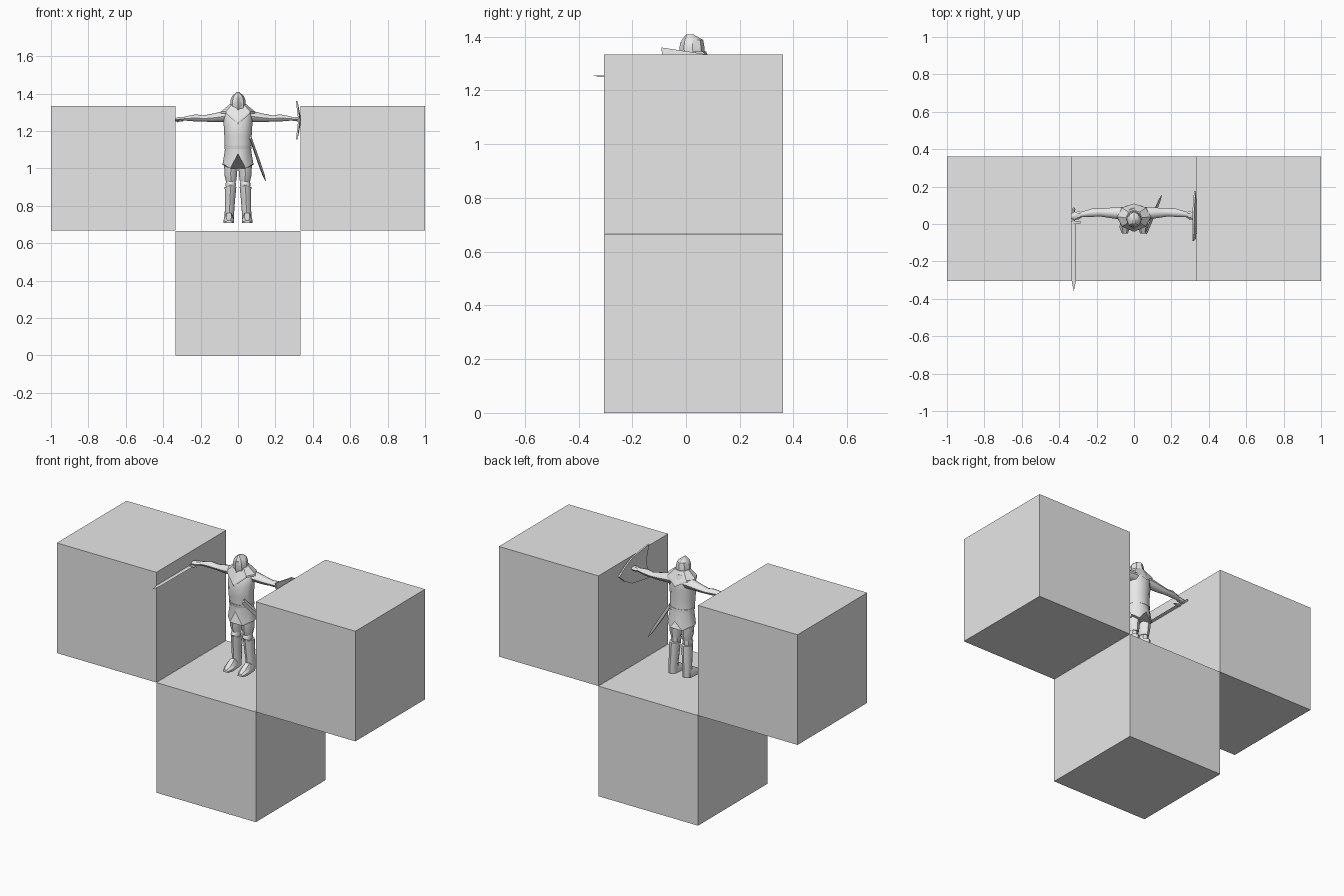
import bpy, bmesh, math
from mathutils import Vector

grey = bpy.data.materials.new("light_grey")
grey.diffuse_color = (0.8, 0.8, 0.8, 1)


def finish(name, bm, smooth=None):
    bmesh.ops.recalc_face_normals(bm, faces=bm.faces)
    me = bpy.data.meshes.new(name)
    bm.to_mesh(me)
    bm.free()
    ob = bpy.data.objects.new(name, me)
    bpy.context.collection.objects.link(ob)
    me.materials.append(grey)
    if smooth:
        bpy.ops.object.select_all(action='DESELECT')
        ob.select_set(True)
        bpy.context.view_layer.objects.active = ob
        bpy.ops.object.shade_smooth_by_angle(angle=math.radians(smooth))
    return ob


def skin(name, loops, smooth=None):
    """Closed skin through equal-length point loops."""
    bm = bmesh.new()
    vs = [[bm.verts.new(p) for p in loop] for loop in loops]
    n = len(vs[0])
    for a, b in zip(vs, vs[1:]):
        for i in range(n):
            j = (i + 1) % n
            bm.faces.new((a[i], a[j], b[j], b[i]))
    bm.faces.new(vs[0])
    bm.faces.new(vs[-1])
    return finish(name, bm, smooth)


def upright(rings, n):
    """Rings (x, y, z, rx, ry) lying flat, with a vertex at the front."""
    ts = [2 * math.pi * i / n for i in range(n)]
    return [[(x + rx * math.sin(t), y - ry * math.cos(t), z) for t in ts]
            for x, y, z, rx, ry in rings]


def sideways(rings, n, s):
    """Rings (x, y, z, ry, rz) facing along x."""
    ts = [2 * math.pi * i / n for i in range(n)]
    return [[(s * x, y + ry * math.cos(t), z + rz * math.sin(t)) for t in ts]
            for x, y, z, ry, rz in rings]


# three stacked cubes
def cube(name, x, z):
    bm = bmesh.new()
    bmesh.ops.create_cube(bm, size=0.6667)
    bmesh.ops.translate(bm, verts=bm.verts, vec=(x, 0.028, z))
    finish(name, bm)


cube("base_cube", 0, 0.3333)
cube("left_cube", -0.6667, 1.0005)
cube("right_cube", 0.6667, 1.0005)

# tunic with a notched hem at front and back
torso = upright([(0, 0.04, 1.02, 0.083, 0.066), (0, 0.037, 1.10, 0.07, 0.058),
                 (0, 0.03, 1.17, 0.073, 0.064), (0, 0.032, 1.24, 0.077, 0.066),
                 (0, 0.04, 1.285, 0.075, 0.058), (0, 0.045, 1.325, 0.045, 0.04)], 12)
hem = []
for x, y, z in torso[0]:
    ax = abs(x)
    if ax < 0.02:
        z = 1.08 if y < 0.04 else 1.05
    elif ax < 0.06:
        z = 1.0
    hem.append((x, y, z))
torso[0] = hem
skin("tunic", torso, 45)

# pointed shoulder collar
collar = upright([(0, 0.037, 1.295, 0.092, 0.072), (0, 0.037, 1.305, 0.09, 0.07),
                  (0, 0.035, 1.345, 0.042, 0.04)], 8)
for k in (0, 1):
    collar[k] = [(x, y, 1.235 + 0.012 * k if abs(x) < 0.01 and y < 0 else
                  (z - 0.035 if abs(x) < 0.01 else z)) for x, y, z in collar[k]]
    x, y, z = collar[k][0]
    collar[k][0] = (x, -0.042, z)
skin("collar", collar)

# hood and face
skin("hood", upright([(0, 0.028, 1.31, 0.038, 0.04), (0, 0.026, 1.335, 0.042, 0.045),
                      (0, 0.024, 1.365, 0.04, 0.044), (0, 0.024, 1.388, 0.031, 0.04),
                      (0, 0.014, 1.408, 0.006, 0.014)], 8), 30)
skin("face", upright([(0, 0.01, 1.312, 0.014, 0.028), (0, 0.008, 1.34, 0.026, 0.034),
                      (0, 0.012, 1.378, 0.025, 0.034)], 6), 30)

for s, side in ((-1, "right"), (1, "left")):
    # sleeve
    skin(side + "_arm", sideways([(0.04, 0.055, 1.28, 0.035, 0.033),
                                  (0.085, 0.058, 1.277, 0.032, 0.028),
                                  (0.14, 0.06, 1.27, 0.026, 0.022),
                                  (0.185, 0.062, 1.267, 0.021, 0.016),
                                  (0.225, 0.06, 1.27, 0.022, 0.019),
                                  (0.285, 0.05, 1.267, 0.014, 0.011)], 8, s), 45)
    # hand
    skin(side + "_hand", sideways([(0.275, 0.051, 1.267, 0.012, 0.009),
                                   (0.295, 0.046, 1.265, 0.021, 0.013),
                                   (0.32, 0.042, 1.263, 0.021, 0.013),
                                   (0.334, 0.042, 1.262, 0.014, 0.008)], 6, s), 45)
    # breeches
    skin(side + "_breeches", upright([(s * 0.037, 0.042, 0.93, 0.027, 0.031),
                                      (s * 0.039, 0.04, 0.965, 0.034, 0.038),
                                      (s * 0.038, 0.04, 1.03, 0.036, 0.043),
                                      (s * 0.035, 0.04, 1.09, 0.032, 0.042)], 8), 45)
    # knee
    skin(side + "_knee", upright([(s * 0.039, 0.042, 0.89, 0.022, 0.025),
                                  (s * 0.039, 0.036, 0.912, 0.029, 0.032),
                                  (s * 0.038, 0.042, 0.938, 0.023, 0.025)], 8), 45)
    # boot shaft
    skin(side + "_boot", upright([(s * 0.047, 0.055, 0.712, 0.025, 0.03),
                                  (s * 0.046, 0.055, 0.76, 0.025, 0.031),
                                  (s * 0.043, 0.05, 0.83, 0.027, 0.034),
                                  (s * 0.04, 0.046, 0.9, 0.031, 0.036)], 8), 45)
    # boot foot: cross sections from heel to toe
    foot = []
    for y, h, w in ((0.06, 0.05, 0.022), (0.02, 0.055, 0.025),
                    (-0.02, 0.03, 0.028), (-0.05, 0.014, 0.016)):
        c = s * 0.049
        foot.append([(c - w, y, 0.708), (c + w, y, 0.708),
                     (c + w, y, 0.708 + h * 0.5), (c + w * 0.5, y, 0.708 + h),
                     (c - w * 0.5, y, 0.708 + h), (c - w, y, 0.708 + h * 0.5)])
    skin(side + "_foot", foot, 35)


def diamond(c, w, t, y):
    """Four-sided blade section across y."""
    return [(c - w, y, 1.254), (c, y, 1.254 + t), (c + w, y, 1.254), (c, y, 1.254 - t)]


# sword held pointing forward
skin("sword_blade", [diamond(-0.322, w, t, y) for y, w, t in
                     ((0.015, 0.013, 0.003), (-0.305, 0.011, 0.002), (-0.359, 0.0005, 0.0003))])
skin("sword_grip", [diamond(-0.322, w, w, y) for y, w in
                    ((0.0, 0.006), (0.07, 0.006), (0.078, 0.009), (0.088, 0.004))])
skin("sword_guard", [diamond(-0.318, w, 0.006, y) for y, w in ((0.004, 0.033), (0.016, 0.033))])

# scabbard hanging at the left hip
top, tip = Vector((0.066, -0.045, 1.165)), Vector((0.147, 0.152, 0.935))
axis = (tip - top).normalized()
u = Vector((1, 0, 0)).cross(axis).normalized()
v = axis.cross(u)
loops = []
for f, w, t in ((0, 0.016, 0.007), (0.6, 0.018, 0.008), (0.88, 0.014, 0.006), (1, 0.003, 0.002)):
    c = top.lerp(tip, f)
    loops.append([c + u * w, c + v * t, c - u * w, c - v * t])
skin("scabbard", loops)

# belt
skin("belt", upright([(0, 0.036, 1.105, 0.0725, 0.061), (0, 0.034, 1.122, 0.0735, 0.0625)], 12), 45)

# shield on the left arm, ridged along its length, point to the rear
bm = bmesh.new()
outline = [(-0.092, 1.36), (0.065, 1.336), (0.13, 1.30), (0.177, 1.258),
           (0.13, 1.215), (0.065, 1.18), (-0.092, 1.156), (-0.08, 1.258)]
for_x = lambda z: 0.331 - 0.012 * abs(z - 1.258) / 0.1
outer = [bm.verts.new((for_x(z), y, z)) for y, z in outline]
inner = [bm.verts.new((for_x(z) - 0.009, y, z)) for y, z in outline]
for ring, x in ((outer, 0.338), (inner, 0.326)):
    boss = bm.verts.new((x, 0.02, 1.258))
    for i in range(8):
        bm.faces.new((ring[i], ring[(i + 1) % 8], boss))
for i in range(8):
    j = (i + 1) % 8
    bm.faces.new((outer[i], outer[j], inner[j], inner[i]))
finish("shield", bm, 25)
